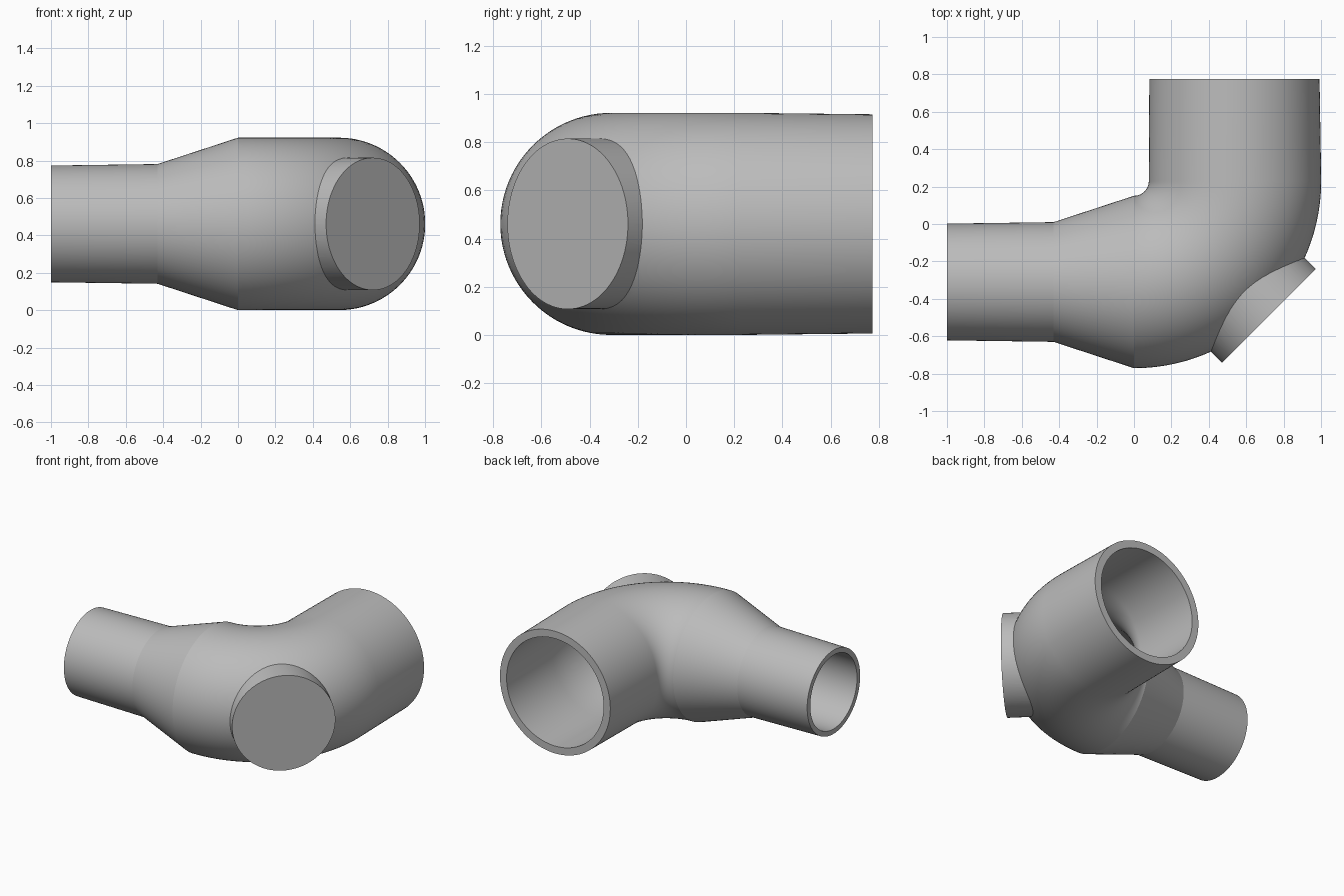
import bpy, bmesh, math
from mathutils import Vector, Matrix

if "Cube" in bpy.data.objects:
    bpy.data.objects.remove(bpy.data.objects["Cube"])

AXIS_Z = 0.461
BEND = Vector((0, 0.23, AXIS_Z))      # centre of the elbow arc
BEND_R = 0.54
SEGMENTS = 96
BEND_STEPS = 28

grey = bpy.data.materials.new("cast grey")
grey.use_nodes = True
colour = (0.5, 0.5, 0.5, 1)
grey.diffuse_color = colour
grey.node_tree.nodes["Principled BSDF"].inputs["Base Color"].default_value = colour


def make_object(name, bm):
    bmesh.ops.recalc_face_normals(bm, faces=bm.faces)
    mesh = bpy.data.meshes.new(name)
    bm.to_mesh(mesh)
    bm.free()
    mesh.materials.append(grey)
    obj = bpy.data.objects.new(name, mesh)
    bpy.context.collection.objects.link(obj)
    return obj


def elbow(name, r_end, r_neck, r_bend, r_outlet, extra):
    """Closed round solid swept along the reducer, the bend and the outlet."""
    y0 = BEND.y - BEND_R
    # Each section: x, y, heading angle, radius
    sections = [(-1 - extra, y0, 0, r_end), (-0.43, y0, 0, r_neck)]
    for i in range(BEND_STEPS + 1):
        a = math.pi / 2 * i / BEND_STEPS
        sections.append((BEND_R * math.sin(a), BEND.y - BEND_R * math.cos(a), a, r_bend))
    sections.append((BEND_R - 0.003, 0.774 + extra, math.pi / 2, r_outlet))

    bm = bmesh.new()
    rings = []
    for x, y, a, r in sections:
        side = Vector((-math.sin(a), math.cos(a), 0))
        ring = []
        for k in range(SEGMENTS):
            t = 2 * math.pi * k / SEGMENTS
            p = Vector((x, y, AXIS_Z)) + side * (r * math.cos(t))
            p.z += r * math.sin(t)
            ring.append(bm.verts.new(p))
        rings.append(ring)
    for a, b in zip(rings, rings[1:]):
        for k in range(SEGMENTS):
            n = (k + 1) % SEGMENTS
            bm.faces.new((a[k], a[n], b[n], b[k]))
    bm.faces.new(rings[0])
    bm.faces.new(rings[-1])
    return make_object(name, bm)


def combine(target, tool, operation):
    mod = target.modifiers.new(operation.lower(), "BOOLEAN")
    mod.operation = operation
    mod.solver = "EXACT"
    mod.object = tool
    bpy.context.view_layer.objects.active = target
    bpy.ops.object.modifier_apply(modifier=mod.name)
    bpy.data.objects.remove(tool)


# Outer body of the reducing elbow
pipe = elbow("reducing_elbow", 0.312, 0.32, 0.461, 0.455, 0)

# Round boss on the outside of the bend
outward = Vector((1, -1, 0)).normalized()
inner, outer = 0.6, 1.02
bm = bmesh.new()
bmesh.ops.create_cone(
    bm, cap_ends=True, segments=SEGMENTS, radius1=0.354, radius2=0.354,
    depth=outer - inner,
    matrix=Matrix.Translation(BEND + outward * (inner + outer) / 2)
    @ outward.to_track_quat("Z", "Y").to_matrix().to_4x4())
boss = make_object("boss", bm)
combine(pipe, boss, "UNION")

# Hollow bore through the whole pipe
bore = elbow("bore", 0.275, 0.28, 0.405, 0.4, 0.02)
combine(pipe, bore, "DIFFERENCE")

# Smooth shading with crisp rims and creases
bpy.ops.object.select_all(action="DESELECT")
pipe.select_set(True)
bpy.context.view_layer.objects.active = pipe
bpy.ops.object.shade_smooth_by_angle(angle=math.radians(14))
